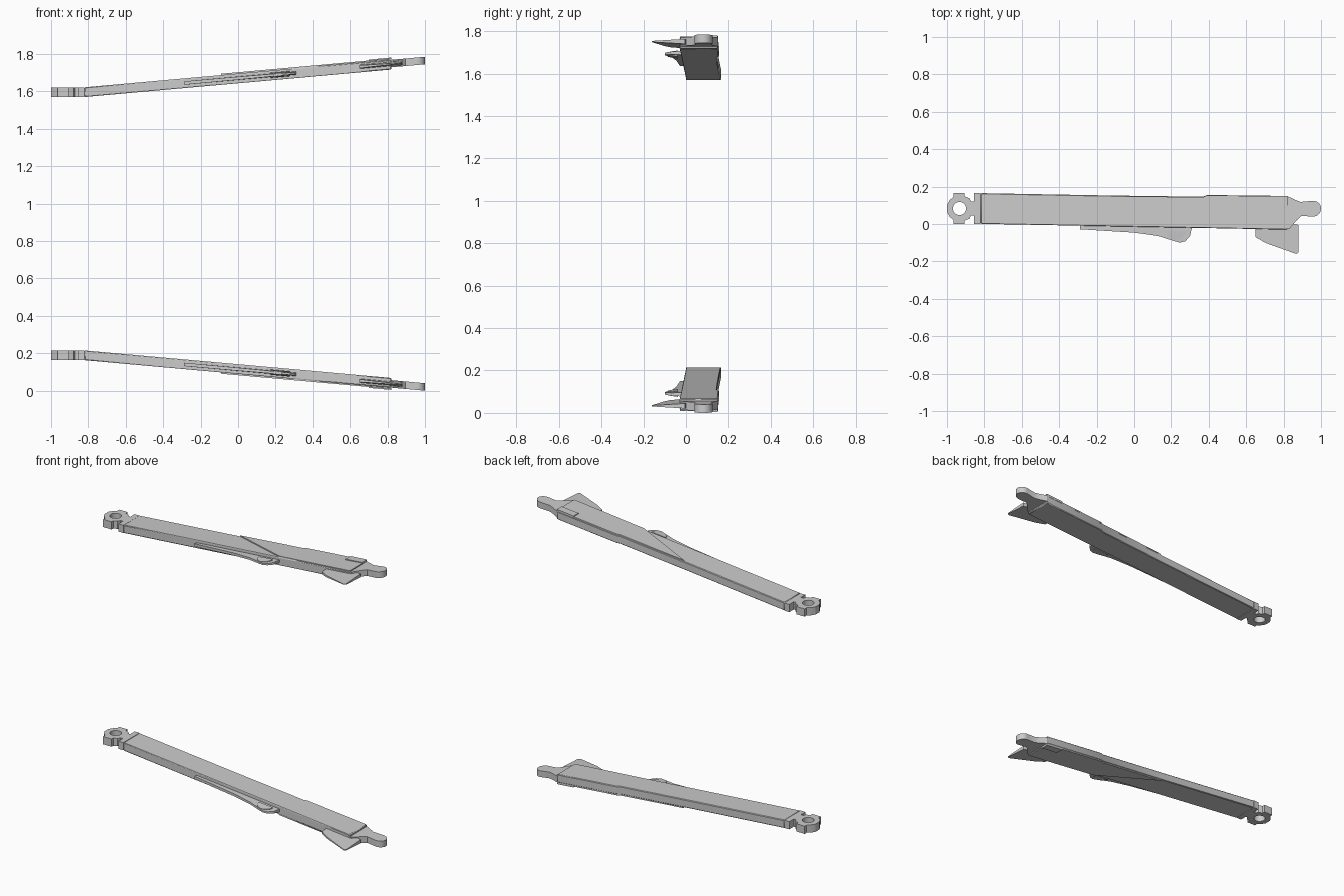
import bpy, bmesh, math

if "Cube" in bpy.data.objects:
    bpy.data.objects.remove(bpy.data.objects["Cube"])

HEIGHT = 1.785      # total height, the two arms mirror about half of it
BASE = 1.57         # underside of the upper arm at its hinge end
BEND = -0.82        # the arm slopes outward from here
SLOPE = 0.0896


def arc(cx, cy, r, a0, a1, n):
    return [(cx + r * math.cos(math.radians(a0 + (a1 - a0) * i / n)),
             cy + r * math.sin(math.radians(a0 + (a1 - a0) * i / n))) for i in range(n + 1)]


def plate(name, outlines, z0, z1, taper=None, bevel=0.0):
    """Extrude a flat outline (with holes), slope it, and make an upper and a lower copy."""
    cu = bpy.data.curves.new(name + "_profile", 'CURVE')
    cu.dimensions = '2D'
    cu.fill_mode = 'BOTH'
    cu.extrude = (z1 - z0) / 2
    for pts in outlines:
        sp = cu.splines.new('POLY')
        sp.points.add(len(pts) - 1)
        for p, (x, y) in zip(sp.points, pts):
            p.co = (x, y, 0, 1)
        sp.use_cyclic_u = True
    tmp = bpy.data.objects.new(name + "_profile", cu)
    bpy.context.collection.objects.link(tmp)
    dg = bpy.context.evaluated_depsgraph_get()
    src = bpy.data.meshes.new_from_object(tmp.evaluated_get(dg))
    bpy.data.objects.remove(tmp)

    for side in ("upper", "lower"):
        bm = bmesh.new()
        bm.from_mesh(src)
        bmesh.ops.remove_doubles(bm, verts=bm.verts, dist=1e-5)
        for v in bm.verts:
            x, y, z = v.co
            if taper:
                z *= taper(y)
            z += (z0 + z1) / 2 + BASE + SLOPE * max(0, x - BEND)
            v.co.z = z if side == "upper" else HEIGHT - z
        bmesh.ops.recalc_face_normals(bm, faces=bm.faces)
        me = bpy.data.meshes.new(f"{side}_{name}")
        bm.to_mesh(me)
        bm.free()
        ob = bpy.data.objects.new(f"{side}_{name}", me)
        bpy.context.collection.objects.link(ob)
        if bevel:
            mod = ob.modifiers.new("edge", 'BEVEL')
            mod.width = bevel
            mod.segments = 1
            mod.limit_method = 'ANGLE'
        bpy.ops.object.select_all(action='DESELECT')
        ob.select_set(True)
        bpy.context.view_layer.objects.active = ob
        bpy.ops.object.shade_smooth_by_angle(angle=math.radians(30))
    bpy.data.meshes.remove(src)


# Hinge eye with clamp tabs, neck and the level root of the arm
half = [(BEND, .082), (-.855, .082), (-.855, .037), (-.872, .037), (-.88, .055), (-.905, .064),
        (-.905, .082), (-.965, .082), (-.965, .062), (-.985, .045), (-1, .02)]
CY = 0.083
eye = [(x, CY + y) for x, y in half] + [(x, CY - y) for x, y in reversed(half)]
plate("hinge", [eye, arc(-.933, CY, .035, 0, 345, 23)], 0, .05)

# Long main beam
plate("beam", [[(BEND, .001), (.3, -.02), (.82, -.03), (.82, .15), (.39, .155),
                (.37, .146), (-.1, .152), (BEND, .165)]], 0, .052, bevel=.004)

# Raised outer cover with its diagonal leading edge
plate("cover", [[(-.09, .148), (.31, -.018), (.82, -.028), (.82, .148),
                 (.39, .153), (.37, .144)]], .045, .059)

# Small pad on the outer face near the tip
plate("pad", [[(.7, .1), (.82, .1), (.82, .149), (.7, .151)]], .05, .064)

# Rounded tip
plate("tip", [[(.78, -.025), (.83, -.027), (.87, .02), (.895, .043)]
              + arc(.958, .082, .042, -90, 90, 14)
              + [(.89, .118), (.86, .13), (.82, .149), (.78, .145)]], .012, .052)

# Long shallow side fin and the rounded boss at its deep end
plate("side_fin", [[(-.29, -.028), (0, -.046), (.13, -.064), (.2, -.086), (.245, -.1),
                    (.275, -.092), (.3, -.065), (.31, -.02), (.25, 0), (-.29, 0)]],
      .018, .036, taper=lambda y: 1 + 6 * min(0, y + .03))
plate("fin_boss", [arc(.225, -.038, .05, 180, 360, 14)], .013, .041,
      taper=lambda y: 1 + 8 * min(0, y + .04))

# Swept blade fin near the tip
plate("blade_fin", [[(.65, 0), (.65, -.07), (.705, -.102), (.868, -.16), (.88, -.152),
                     (.88, -.005), (.85, 0)]],
      .018, .042, taper=lambda y: 1 + 5 * min(0, y))
